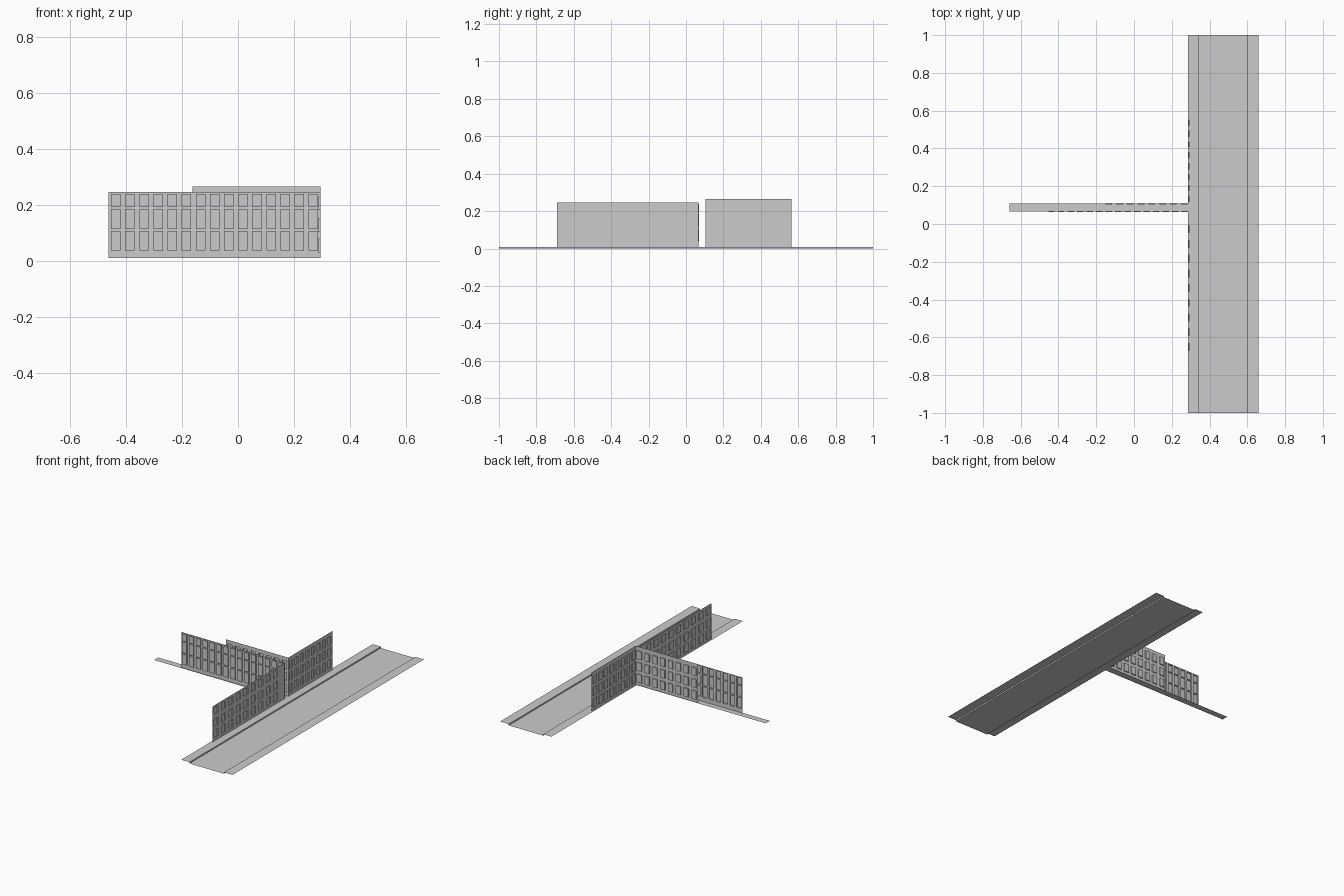
import bpy, bmesh
from mathutils import Vector

if "Cube" in bpy.data.objects:
    bpy.data.objects.remove(bpy.data.objects["Cube"])


def finish(name, bm):
    bmesh.ops.remove_doubles(bm, verts=bm.verts, dist=0.0001)
    me = bpy.data.meshes.new(name)
    bm.to_mesh(me)
    bm.free()
    ob = bpy.data.objects.new(name, me)
    bpy.context.collection.objects.link(ob)
    return ob


def facade(name, origin, along, inward, length, top, cols, rows, width, depth=0.007, margin=0.0, base=0.009):
    """Thin wall sheet with a grid of recessed window panels."""
    bm = bmesh.new()
    o, a, n = Vector(origin), Vector(along), Vector(inward)

    def quad(pts):
        bm.faces.new([bm.verts.new(o + a * u + n * d + Vector((0, 0, z))) for u, z, d in pts])

    # break positions along the wall and up the wall
    pitch = (length - margin) / cols
    us, zs = [0.0], [base]
    for i in range(cols):
        c = margin + pitch * (i + 0.5)
        us += [c - width / 2, c + width / 2]
    us.append(length)
    for lo, hi in rows:
        zs += [lo, hi]
    zs.append(top)

    for i in range(len(us) - 1):
        for j in range(len(zs) - 1):
            loop = [(us[i], zs[j]), (us[i + 1], zs[j]), (us[i + 1], zs[j + 1]), (us[i], zs[j + 1])]
            window = i % 2 and j % 2
            d = depth if window else 0
            quad([(u, z, d) for u, z in loop])
            if window:  # reveals
                for k in range(4):
                    p, q = loop[k], loop[(k + 1) % 4]
                    quad([(*p, 0), (*q, 0), (*q, d), (*p, d)])
    bmesh.ops.remove_doubles(bm, verts=bm.verts, dist=0.0001)
    bmesh.ops.recalc_face_normals(bm, faces=bm.faces)
    return finish(name, bm)


# main street: raised pavements with kerbs either side of the roadway
bm = bmesh.new()
section = [(0.285, 0.009), (0.345, 0.009), (0.345, 0), (0.597, 0), (0.597, 0.009), (0.66, 0.009)]
for (x0, z0), (x1, z1) in zip(section, section[1:]):
    bm.faces.new([bm.verts.new(p) for p in ((x0, -1, z0), (x1, -1, z1), (x1, 1, z1), (x0, 1, z0))])
finish("street", bm)

# narrow alley between the two buildings
bm = bmesh.new()
bm.faces.new([bm.verts.new(p) for p in
              ((-0.66, 0.065, 0.009), (0.285, 0.065, 0.009), (0.285, 0.108, 0.009), (-0.66, 0.108, 0.009))])
finish("alley", bm)

# near building: alley side and street side
facade("near_alley_facade", (0.295, 0.07, 0), (-1, 0, 0), (0, -1, 0), 0.757, 0.245, 15,
       [(0.037, 0.106), (0.113, 0.185), (0.191, 0.238)], 0.034)
facade("near_street_facade", (0.295, 0.067, 0), (0, -1, 0), (-1, 0, 0), 0.757, 0.245, 9,
       [(0.027, 0.080), (0.102, 0.153), (0.183, 0.230)], 0.042, margin=0.055)

# far building: alley side and street side
far_rows = [(0.030, 0.085), (0.108, 0.162), (0.185, 0.238)]
facade("far_alley_facade", (0.295, 0.104, 0), (-1, 0, 0), (0, 1, 0), 0.457, 0.265, 8, far_rows, 0.034)
facade("far_street_facade", (0.295, 0.104, 0), (0, 1, 0), (-1, 0, 0), 0.461, 0.265, 8, far_rows, 0.034)
